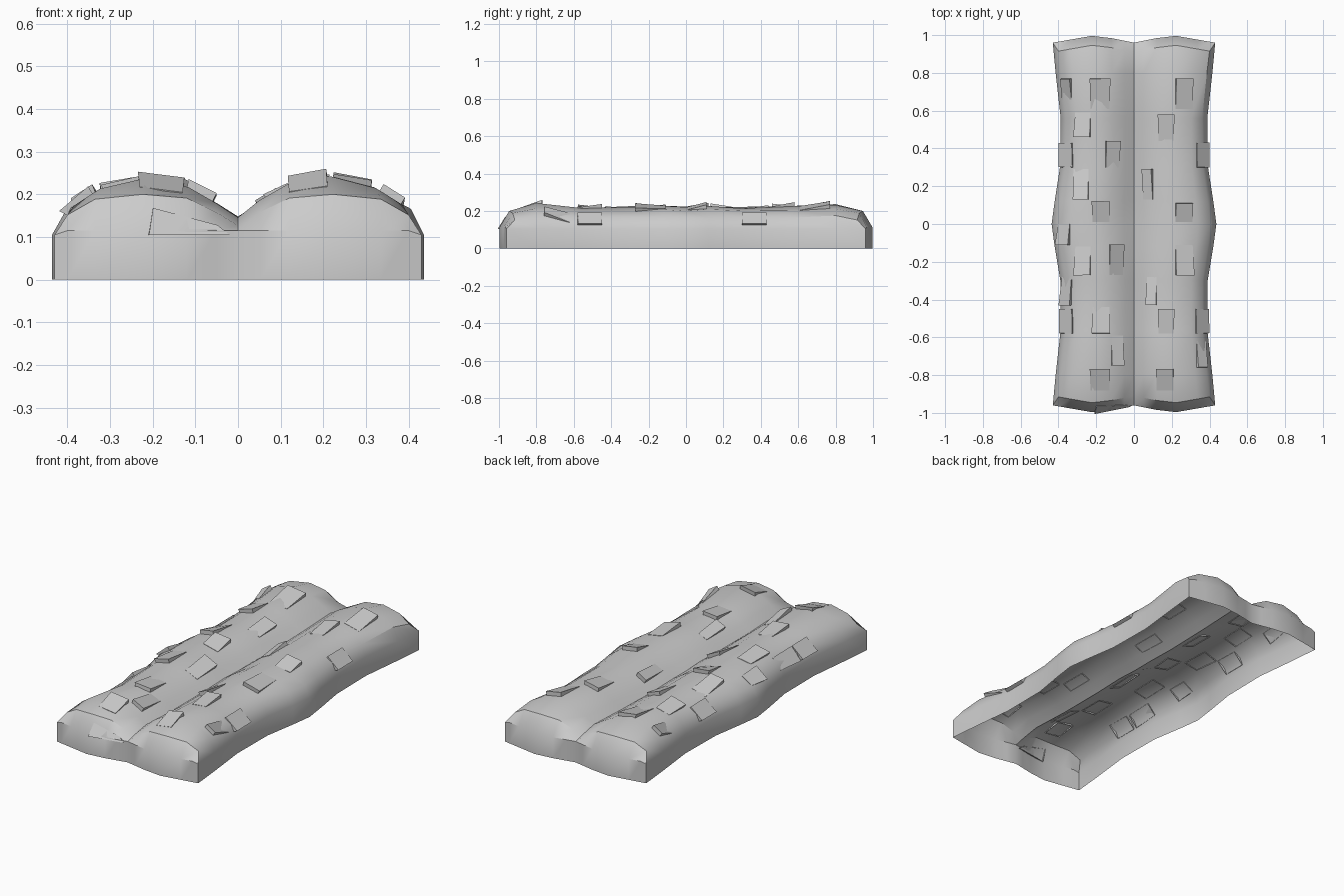
import bpy, bmesh, random
from mathutils import Vector
from mathutils.bvhtree import BVHTree

if "Cube" in bpy.data.objects:
    bpy.data.objects.remove(bpy.data.objects["Cube"])

random.seed(4)

# half of the cross-section: fraction of half width, height
HALF = [(1, 0), (1, .105), (.93, .165), (.78, .205), (.52, .226), (.28, .208), (.12, .172)]
PROFILE = [(-f, z) for f, z in HALF] + [(0, .138)] + HALF[::-1]
# along the beds: y, half width, height scale
STATIONS = [(-.8, .415, 1.06), (-.56, .388, .97), (-.3, .39, .98), (-.12, .42, 1.01),
            (0, .436, .98), (.12, .42, 1.0), (.3, .392, .97), (.56, .388, .98), (.8, .415, 1.05)]


def tip(x):
    # bulging end outline of each bed
    a = abs(x)
    return .96 + .04 * (a / .2 if a < .2 else max(0, (.43 - a) / .23))


def end_rows(s):
    # wall foot, wall top, rounded shoulder
    foot = [(f * .43, s * tip(f * .43), 0) for f, z in PROFILE]
    wall = [(f * .43, s * tip(f * .43), min(z, .115)) for f, z in PROFILE]
    shoulder = [(f * .43, s * (tip(f * .43) - (.05 if abs(f) < .95 else 0)),
                 min(z * .92, .2) if abs(f) < .95 else z) for f, z in PROFILE]
    return [foot, wall, shoulder]


# soil surface, an open shell
rows = end_rows(-1)
for y, w, k in STATIONS:
    rows.append([(f * w, y, z * (k + random.uniform(-.025, .025) if z > .11 else 1))
                 for f, z in PROFILE])
rows += end_rows(1)[::-1]
bm = bmesh.new()
grid = [[bm.verts.new(p) for p in r] for r in rows]
for a, b in zip(grid, grid[1:]):
    for i in range(len(a) - 1):
        bm.faces.new((a[i], a[i + 1], b[i + 1], b[i]))
bmesh.ops.remove_doubles(bm, verts=bm.verts, dist=.0005)
bmesh.ops.recalc_face_normals(bm, faces=bm.faces)
tree = BVHTree.FromBMesh(bm)


def finish(bm, name):
    me = bpy.data.meshes.new(name)
    bm.to_mesh(me)
    bm.free()
    ob = bpy.data.objects.new(name, me)
    bpy.context.collection.objects.link(ob)
    bpy.context.view_layer.objects.active = ob
    ob.select_set(True)
    bpy.ops.object.shade_smooth_by_angle(angle=.6)
    ob.select_set(False)


finish(bm, "soil_beds")


def clod(bm, base, lift):
    # tilted flake: four points on the soil, each raised by its own lift
    low = [bm.verts.new(p - n * .004) for p, n in base]
    top = [bm.verts.new(p + n * h) for (p, n), h in zip(base, lift)]
    bm.faces.new(top)
    for i in range(4):
        j = (i + 1) % 4
        bm.faces.new((low[i], low[j], top[j], top[i]))


def hit(origin, direction):
    # point on the soil and its outward normal; nearest point if the ray passes by
    d = Vector(direction)
    p, n, _, _ = tree.ray_cast(Vector(origin), d)
    if p is None:
        p, n, _, _ = tree.find_nearest(Vector(origin) + d * .85)
    return p, (n if n.dot(d) < 0 else -n)


# flakes on top: x from, x to, y from, y to, raised end (+1 back, -1 front)
CLODS = [(-.38, -.33, .66, .77, 1), (-.23, -.13, .61, .77, 1), (-.31, -.23, .46, .59, -1),
         (-.15, -.08, .30, .44, 1), (-.32, -.24, .13, .29, -1), (-.22, -.13, .01, .12, 1),
         (-.40, -.34, -.11, 0, -1), (-.31, -.23, -.27, -.12, -1), (-.13, -.06, -.27, -.11, 1),
         (-.38, -.33, -.43, -.28, -1), (-.22, -.13, -.58, -.44, -1), (-.12, -.06, -.75, -.59, -1),
         (-.23, -.13, -.88, -.77, 1), (.22, .31, .61, .77, 1), (.13, .21, .44, .58, 1),
         (.05, .10, .13, .29, 1), (.22, .31, .01, .11, 1), (.22, .31, -.27, -.11, -1),
         (.07, .12, -.43, -.28, -1), (.13, .21, -.58, -.45, 1), (.12, .21, -.88, -.77, 1),
         (.33, .38, -.76, -.62, -1)]
bm = bmesh.new()
for x0, x1, y0, y1, d in CLODS:
    base = [hit((x, y, 1), (0, 0, -1)) for x, y in ((x0, y0), (x1, y0), (x1, y1), (x0, y1))]
    lo, hi = .002, .022
    clod(bm, base, (lo, lo, hi, hi) if d > 0 else (hi, hi, lo, lo))

# flakes on the outer flanks
for s in (-1, 1):
    for y0, y1 in ((-.58, -.45), (.3, .43)):
        base = [hit((s, y, z), (-s, 0, 0)) for y, z in ((y0, .125), (y1, .125), (y1, .185), (y0, .185))]
        clod(bm, base, (.02, .02, .008, .008))

# flake on the front end wall
base = [hit((x, -2, z), (0, 1, 0)) for x, z in ((-.21, .105), (-.02, .105), (-.05, .125), (-.2, .165))]
clod(bm, base, (.012, .004, .004, .006))
bmesh.ops.recalc_face_normals(bm, faces=bm.faces)
finish(bm, "soil_clods")
